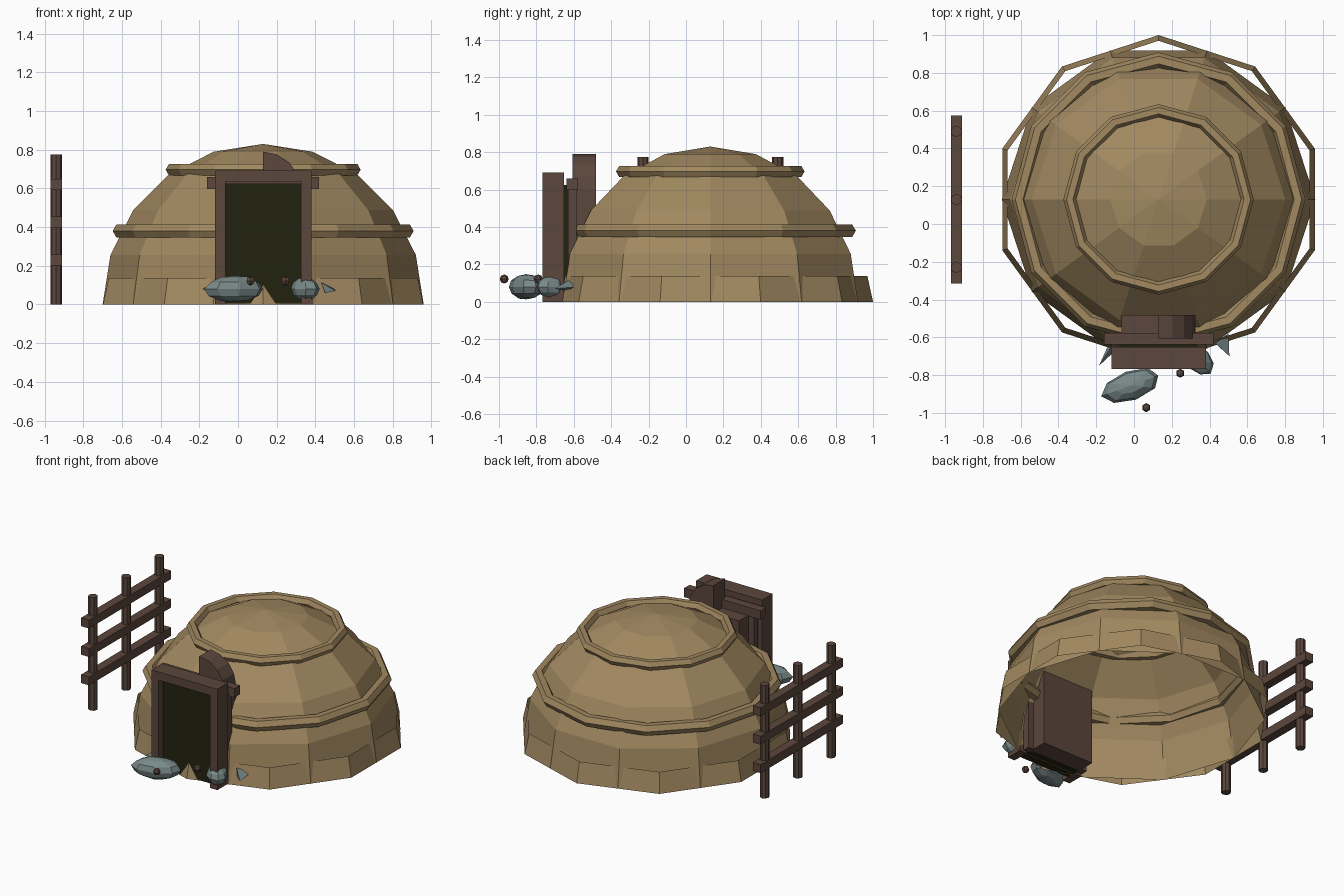
import bpy, bmesh, math, random
from mathutils import Vector, Matrix

if "Cube" in bpy.data.objects:
    bpy.data.objects.remove(bpy.data.objects["Cube"])

random.seed(4)
CX, CY = 0.13, 0.13   # dome centre


def material(name, rgb):
    m = bpy.data.materials.new(name)
    m.diffuse_color = (*rgb, 1)
    m.use_nodes = True
    m.node_tree.nodes["Principled BSDF"].inputs["Base Color"].default_value = m.diffuse_color
    return m


CLAY = material("tan_clay", (0.36, 0.25, 0.118))
WOOD = material("dark_wood", (0.105, 0.063, 0.046))
STONE = material("grey_stone", (0.19, 0.25, 0.25))
DARK = material("door_shadow", (0.016, 0.016, 0.005))


def finish(name, bm, mat):
    bmesh.ops.recalc_face_normals(bm, faces=bm.faces)
    me = bpy.data.meshes.new(name)
    bm.to_mesh(me)
    bm.free()
    me.materials.append(mat)
    ob = bpy.data.objects.new(name, me)
    bpy.context.collection.objects.link(ob)
    return ob


def box(name, x, y, z, mat):
    """Box from (min, max) ranges."""
    bm = bmesh.new()
    bmesh.ops.create_cube(bm, size=1)
    for v in bm.verts:
        v.co = Vector([a + (b - a) * (c + 0.5) for (a, b), c in zip((x, y, z), v.co)])
    return finish(name, bm, mat)


def lathe(name, profile, sides, phase, mat, closed=False):
    """Revolve (radius, height) points around the dome axis."""
    bm = bmesh.new()
    rings = []
    for r, z in profile:
        if r < 1e-4:
            rings.append([bm.verts.new((CX, CY, z))] * sides)
            continue
        rings.append([bm.verts.new((CX + r * math.cos(phase + math.tau * i / sides),
                                    CY + r * math.sin(phase + math.tau * i / sides), z))
                      for i in range(sides)])
    pairs = list(zip(rings, rings[1:]))
    if closed:
        pairs.append((rings[-1], rings[0]))
    for a, b in pairs:
        for i in range(sides):
            j = (i + 1) % sides
            bm.faces.new(list(dict.fromkeys((a[i], a[j], b[j], b[i]))))
    return finish(name, bm, mat)


def hoop(name, major, minor, z):
    pts = [(major + minor * math.cos(math.tau * k / 6), z + minor * math.sin(math.tau * k / 6))
           for k in range(6)]
    return lathe(name, pts, 12, 0, CLAY, closed=True)


def rock(name, loc, size, turn, mat, sides=8, rings=6, jitter=0.0):
    bm = bmesh.new()
    bmesh.ops.create_uvsphere(bm, u_segments=sides, v_segments=rings, radius=1)
    for v in bm.verts:
        v.co *= 1 + random.uniform(-jitter, jitter)
    bm.transform(Matrix.Translation(loc) @ Matrix.Rotation(turn, 4, 'Z')
                 @ Matrix.Diagonal((*size, 1)))
    return finish(name, bm, mat)


# Dome shell, open underneath, with flared skirt and two hoops
R = 0.83
lathe("dome", [(R * math.cos(math.radians(a)), R * math.sin(math.radians(a)))
               for a in range(0, 91, 18)], 10, 0, CLAY)
lathe("skirt", [(0.87, 0), (0.84, 0.137)], 10, math.pi / 2, CLAY)
hoop("lower_hoop", 0.738, 0.04, 0.38)
hoop("upper_hoop", 0.47, 0.034, 0.697)

# Doorway: front frame, inner frame, dark opening, block behind
for s, side in ((-1, "left"), (1, "right")):
    box(f"{side}_jamb", sorted((CX + s * 0.195, CX + s * 0.25)), (-0.767, -0.652), (0, 0.64), WOOD)
    box(f"{side}_inner_post", sorted((CX + s * 0.19, CX + s * 0.235)), (-0.632, -0.585), (0, 0.6), WOOD)
box("lintel", (CX - 0.25, CX + 0.25), (-0.767, -0.652), (0.635, 0.692), WOOD)
box("cross_bar", (CX - 0.29, CX + 0.29), (-0.638, -0.578), (0.597, 0.658), WOOD)
box("lintel_lip", (CX - 0.195, CX + 0.195), (-0.745, -0.652), (0.622, 0.636), WOOD)
box("door_opening", (CX - 0.197, CX + 0.197), (-0.718, -0.605), (0.004, 0.625), DARK)
box("door_block", (CX - 0.195, CX + 0.195), (-0.606, -0.482), (0, 0.6), WOOD)

# Quarter arch above the block
bm = bmesh.new()
arc = [(CX, 0.595)] + [(CX + 0.192 * math.cos(math.pi / 8 * k), 0.598 + 0.192 * math.sin(math.pi / 8 * k))
                       for k in range(5)]
face = bm.faces.new([bm.verts.new((x, -0.606, z)) for x, z in arc])
ext = bmesh.ops.extrude_face_region(bm, geom=[face], use_keep_orig=True)
bmesh.ops.translate(bm, vec=(0, 0.124, 0), verts=[g for g in ext["geom"] if isinstance(g, bmesh.types.BMVert)])
finish("quarter_arch", bm, WOOD)

# Stones, shards and pebbles by the entrance
rock("front_stone", (-0.017, -0.855, 0.08), (0.16, 0.078, 0.07), math.radians(20), STONE, jitter=0.05)
rock("side_stone", (0.345, -0.72, 0.08), (0.09, 0.065, 0.062), math.radians(-50), STONE, jitter=0.05)


def shard(name, pts):
    bm = bmesh.new()
    bmesh.ops.convex_hull(bm, input=[bm.verts.new(p) for p in pts])
    finish(name, bm, STONE)


shard("right_shard", [(0.43, -0.63, 0.115), (0.505, -0.70, 0.07), (0.45, -0.65, 0.06), (0.50, -0.58, 0.08)])
shard("left_shard", [(-0.12, -0.65, 0.115), (-0.185, -0.75, 0.08), (-0.12, -0.69, 0.06), (-0.14, -0.65, 0.07)])
rock("front_pebble", (0.065, -0.972, 0.122), (0.024,) * 3, 0, WOOD, 6, 4)
rock("back_pebble", (0.245, -0.79, 0.122), (0.024,) * 3, 0, WOOD, 6, 4)

# Fence: round posts and three rails
for k, y in enumerate((-0.23, 0.13, 0.49)):
    bm = bmesh.new()
    bmesh.ops.create_cone(bm, cap_ends=True, segments=8, radius1=0.03, radius2=0.03, depth=0.775,
                          matrix=Matrix.Translation((-0.94, y, 0.3875)))
    finish(f"fence_post_{k}", bm, WOOD)
for k, z in enumerate((0.23, 0.425, 0.62)):
    box(f"fence_rail_{k}", (-0.97, -0.91), (-0.315, 0.575), (z - 0.029, z + 0.029), WOOD)
